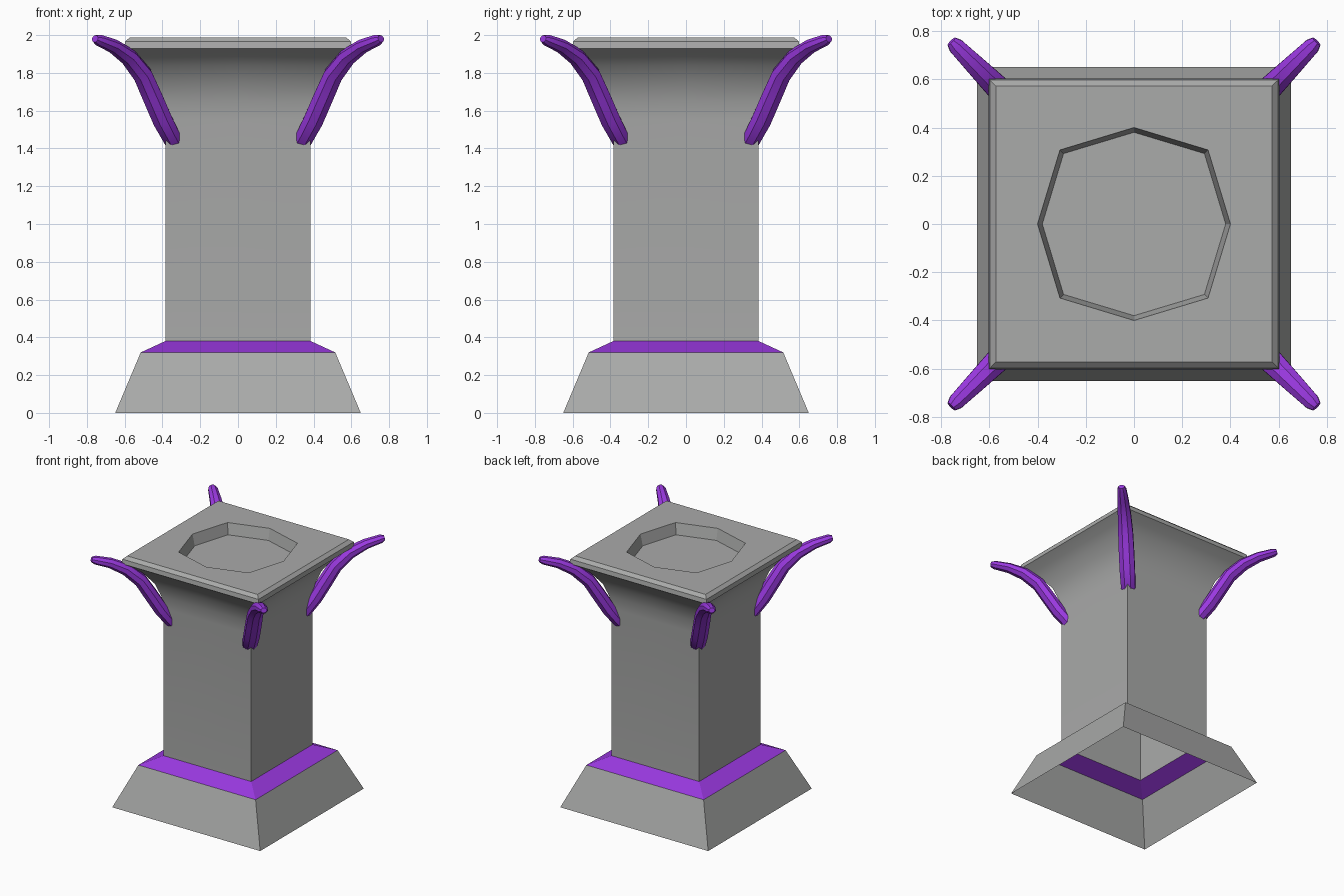
import bpy, bmesh, math
from mathutils import Vector

if "Cube" in bpy.data.objects:
    bpy.data.objects.remove(bpy.data.objects["Cube"])


def material(name, rgb):
    m = bpy.data.materials.new(name)
    m.diffuse_color = (*rgb, 1)
    m.use_nodes = True
    m.node_tree.nodes["Principled BSDF"].inputs["Base Color"].default_value = m.diffuse_color
    return m


STONE = material("grey stone", (0.40, 0.405, 0.40))
PURPLE = material("purple", (0.32, 0.04, 0.74))


def ring(bm, axis_r, corner, z):
    """Eight points: midpoints at axis_r, corners at (corner, corner)."""
    pts = []
    for k in range(8):
        a = k * math.pi / 4
        r = axis_r if k % 2 == 0 else corner * math.sqrt(2)
        pts.append(bm.verts.new((r * math.cos(a), r * math.sin(a), z)))
    return pts


def skin(bm, rings, cap_start=False, cap_end=False):
    for a, b in zip(rings, rings[1:]):
        n = len(a)
        for i in range(n):
            j = (i + 1) % n
            bm.faces.new((a[i], a[j], b[j], b[i]))
    if cap_start:
        bm.faces.new(rings[0][::-1])
    if cap_end:
        bm.faces.new(rings[-1])


def finish(bm, name, mat, smooth=None):
    me = bpy.data.meshes.new(name)
    bm.to_mesh(me)
    bm.free()
    me.materials.append(mat)
    ob = bpy.data.objects.new(name, me)
    bpy.context.collection.objects.link(ob)
    if smooth:
        bpy.ops.object.select_all(action='DESELECT')
        ob.select_set(True)
        bpy.context.view_layer.objects.active = ob
        bpy.ops.object.shade_smooth_by_angle(angle=math.radians(smooth))
    return ob


def square_shell(name, profile, mat, smooth=None):
    bm = bmesh.new()
    skin(bm, [ring(bm, h, h, z) for h, z in profile])
    return finish(bm, name, mat, smooth)


# Hollow base, purple trim and shaft with flared capital
square_shell("base", [(0.65, 0), (0.515, 0.32)], STONE)
square_shell("trim", [(0.515, 0.32), (0.385, 0.38)], PURPLE)
square_shell("column", [(0.385, 0.38), (0.385, 1.55), (0.397, 1.65),
                        (0.43, 1.75), (0.49, 1.84), (0.54, 1.888),
                        (0.603, 1.93)], STONE, 30)

# Top slab with octagonal recess
bm = bmesh.new()
skin(bm, [ring(bm, 0.603, 0.603, 1.93), ring(bm, 0.598, 0.598, 1.965),
          ring(bm, 0.573, 0.573, 1.988), ring(bm, 0.40, 0.307, 1.988),
          ring(bm, 0.38, 0.292, 1.90)], cap_end=True)
finish(bm, "top_slab", STONE, 30)

# Curved horns on the four corners: x=y offset, z, half width, half thickness
PATH = [(0.325, 1.415, 0.042, 0.03), (0.345, 1.445, 0.054, 0.045),
        (0.40, 1.55, 0.058, 0.05), (0.452, 1.67, 0.058, 0.05),
        (0.505, 1.79, 0.056, 0.048), (0.58, 1.885, 0.05, 0.043),
        (0.66, 1.942, 0.042, 0.035), (0.738, 1.974, 0.034, 0.029),
        (0.757, 1.981, 0.022, 0.018)]
for sx, sy, label in ((1, -1, "front_right"), (-1, -1, "front_left"),
                      (1, 1, "back_right"), (-1, 1, "back_left")):
    out = Vector((sx, sy, 0)).normalized()
    up = Vector((0, 0, 1))
    side = up.cross(out)
    pts = [out * d * math.sqrt(2) + up * z for d, z, _, _ in PATH]
    bm = bmesh.new()
    rings = []
    for i, p in enumerate(pts):
        t = (pts[min(i + 1, len(pts) - 1)] - pts[max(i - 1, 0)]).normalized()
        nrm = t.cross(side)
        w, th = PATH[i][2:]
        rings.append([bm.verts.new(
            p + side * w * 1.06 * math.cos(a) + nrm * th * 1.06 * math.sin(a))
            for a in [(k + 0.5) * math.pi / 4 for k in range(8)]])
    skin(bm, rings, True, True)
    bmesh.ops.recalc_face_normals(bm, faces=bm.faces)
    finish(bm, "horn_" + label, PURPLE, 30)
